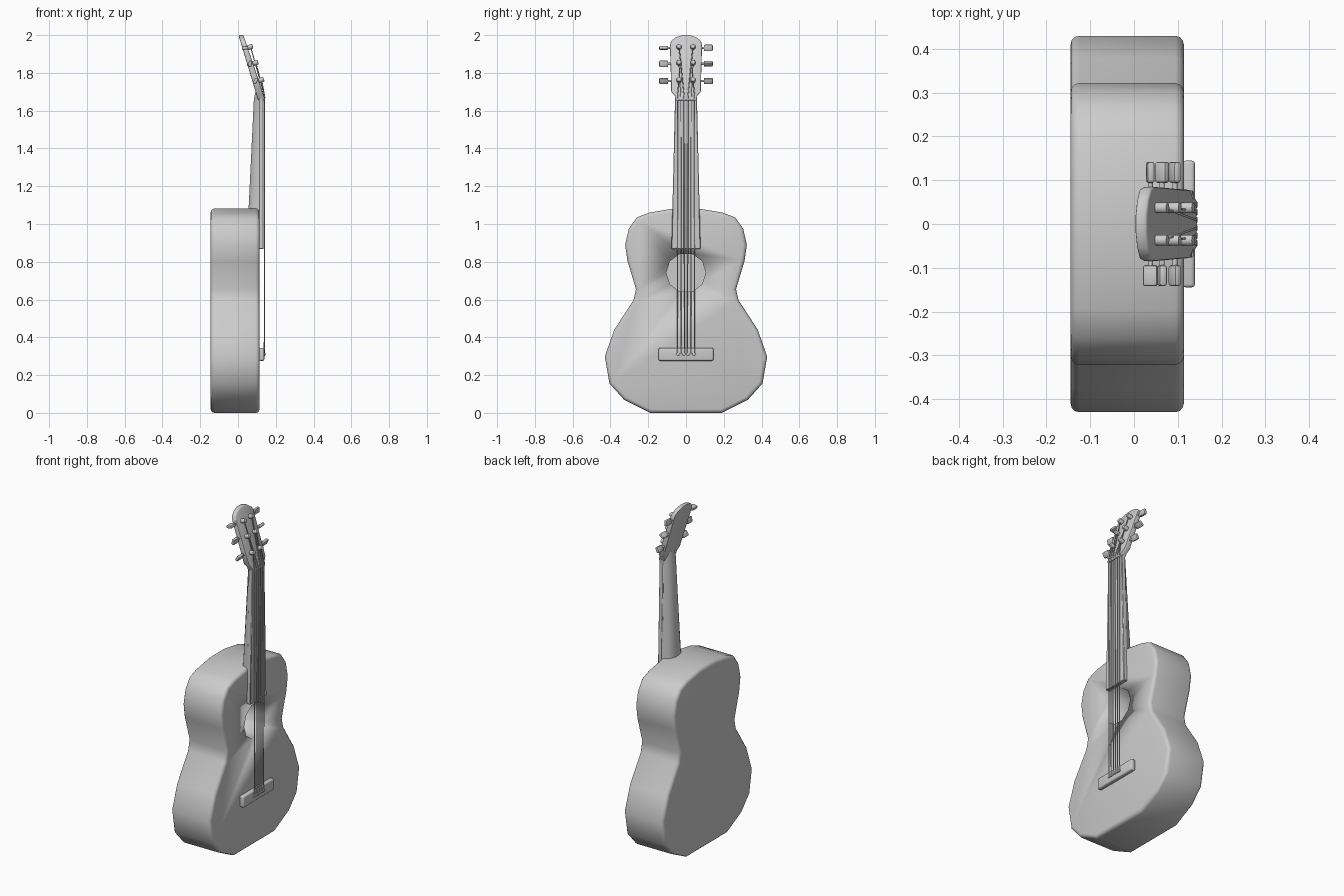
import bpy, bmesh, math
from mathutils import Vector, Matrix

if "Cube" in bpy.data.objects:
    bpy.data.objects.remove(bpy.data.objects["Cube"])


def finish(name, bm, bevel=0.0, segs=3, limit=60, smooth=40):
    """Bevel the sharp edges, make an object and shade it smooth by angle."""
    bmesh.ops.recalc_face_normals(bm, faces=bm.faces)
    if bevel:
        sharp = [e for e in bm.edges if e.calc_face_angle(0) > math.radians(limit)]
        bmesh.ops.bevel(bm, geom=sharp, offset=bevel, segments=segs, profile=0.5,
                        affect='EDGES', clamp_overlap=True)
    me = bpy.data.meshes.new(name)
    bm.to_mesh(me)
    bm.free()
    ob = bpy.data.objects.new(name, me)
    bpy.context.collection.objects.link(ob)
    bpy.ops.object.select_all(action='DESELECT')
    bpy.context.view_layer.objects.active = ob
    ob.select_set(True)
    bpy.ops.object.shade_smooth_by_angle(angle=math.radians(smooth))
    return ob


def loft(name, rings, **kw):
    """Closed solid through rings with equal point counts."""
    bm = bmesh.new()
    vs = [[bm.verts.new(p) for p in r] for r in rings]
    n = len(rings[0])
    for a, b in zip(vs, vs[1:]):
        for i in range(n):
            j = (i + 1) % n
            bm.faces.new((a[i], a[j], b[j], b[i]))
    bm.faces.new(vs[0])
    bm.faces.new(vs[-1])
    return finish(name, bm, **kw)


def box(name, center, size, rot=None, **kw):
    bm = bmesh.new()
    m = Matrix.Translation(center) @ (rot or Matrix()) @ Matrix.Diagonal((*size, 1))
    bmesh.ops.create_cube(bm, size=1, matrix=m)
    return finish(name, bm, **kw)


def rod(name, a, b, r, sides=10, bevel=0.0):
    a, b = Vector(a), Vector(b)
    d = b - a
    m = Matrix.Translation((a + b) / 2) @ d.to_track_quat('Z', 'Y').to_matrix().to_4x4()
    bm = bmesh.new()
    bmesh.ops.create_cone(bm, cap_ends=True, segments=sides, radius1=r, radius2=r,
                          depth=d.length, matrix=m)
    return finish(name, bm, bevel=bevel, segs=2)


def mirrored(half):
    return half + [(-y, z) for y, z in reversed(half)]


# body
half = [(0.19, 0.0), (0.328, 0.07), (0.405, 0.155), (0.43, 0.298), (0.38, 0.44),
        (0.278, 0.597), (0.265, 0.655), (0.31, 0.805), (0.322, 0.89), (0.303, 0.975),
        (0.26, 1.035), (0.195, 1.06), (0.065, 1.082)]
outline = mirrored(half)
body = loft("body", [[(x, y, z) for y, z in outline] for x in (-0.145, 0.114)], bevel=0.02)

# sound hole
cutter = rod("sound_hole_cutter", (-0.12, 0, 0.742), (0.2, 0, 0.742), 0.105)
cutter.data.transform(Matrix.Identity(4))
spin = Matrix.Translation((0, 0, 0.742)) @ Matrix.Rotation(math.pi / 2, 4, 'X') @ Matrix.Translation((0, 0, -0.742))
cutter.data.transform(spin)
bpy.context.view_layer.objects.active = body
mod = body.modifiers.new("sound_hole", 'BOOLEAN')
mod.operation, mod.object, mod.solver = 'DIFFERENCE', cutter, 'EXACT'
bpy.ops.object.modifier_apply(modifier=mod.name)
bpy.data.objects.remove(cutter)


# neck, with a rounded back
def neck_ring(z, w, back):
    h = [(0.116, w), (back + 0.022, w * 0.88), (back + 0.006, w * 0.55), (back, w * 0.2)]
    return [(x, y, z) for x, y in h] + [(x, -y, z) for x, y in reversed(h)]


loft("neck", [neck_ring(1.06, 0.072, 0.055), neck_ring(1.66, 0.058, 0.084),
              neck_ring(1.70, 0.058, 0.092)])

# fretboard
loft("fretboard", [[(0.11, w, z), (0.136, w, z), (0.136, -w, z), (0.11, -w, z)]
                   for z, w in ((0.868, 0.077), (1.665, 0.058))], bevel=0.003, segs=1)


# headstock, tilted back
def head_front(z):
    return 0.133 - 0.335 * (z - 1.69)


def head_back(z):
    return 0.096 - 0.302 * (z - 1.69)


head = mirrored([(0.056, 1.655), (0.06, 1.68), (0.078, 1.70), (0.08, 1.78), (0.085, 1.94),
                 (0.08, 1.968), (0.055, 1.988), (0.02, 2.0)])
loft("headstock", [[(f(z), y, z) for y, z in head] for f in (head_back, head_front)],
     bevel=0.005, segs=2)

# bridge
box("bridge", (0.125, 0, 0.31), (0.028, 0.29, 0.068), bevel=0.008)

# tuners: post, shaft and turned knob on both sides
normal = Vector((1, 0, 0.335)).normalized()
twists = {1: (5, 50, 25), -1: (80, 10, 30)}
tips = {}
for side in (1, -1):
    for i, z in enumerate((1.932, 1.848, 1.757)):
        base = Vector((head_front(z) - 0.01, side * 0.037, z - 0.002))
        rod("tuner_post", base, base + normal * 0.038, 0.013, bevel=0.004)
        tips[side, i] = base + normal * 0.026
        mid = (head_front(z) + head_back(z)) / 2
        rod("tuner_shaft", (mid, side * 0.07, z), (mid, side * 0.1, z), 0.006)
        # long side of the knob turned away from vertical
        rot = Matrix.Rotation(math.radians(twists[side][i]), 4, 'Y')
        box("tuner_knob", (mid, side * 0.118, z), (0.018, 0.048, 0.034), rot, bevel=0.006, segs=2)

# strings and bridge pins
for side in (1, -1):
    for k in range(3):
        y = side * (0.009 + 0.0175 * k)
        pts = [(0.139, y, 0.31), (0.1415, y * 1.05, 1.672), tips[side, k]]
        cu = bpy.data.curves.new("string", 'CURVE')
        cu.dimensions = '3D'
        cu.bevel_depth = 0.0028
        cu.bevel_resolution = 1
        cu.use_fill_caps = True
        sp = cu.splines.new('POLY')
        sp.points.add(2)
        for p, c in zip(sp.points, pts):
            p.co = (*c, 1)
        bpy.context.collection.objects.link(bpy.data.objects.new("string", cu))
        rod("bridge_pin", (0.13, y, 0.31), (0.145, y, 0.31), 0.008, sides=8, bevel=0.003)
